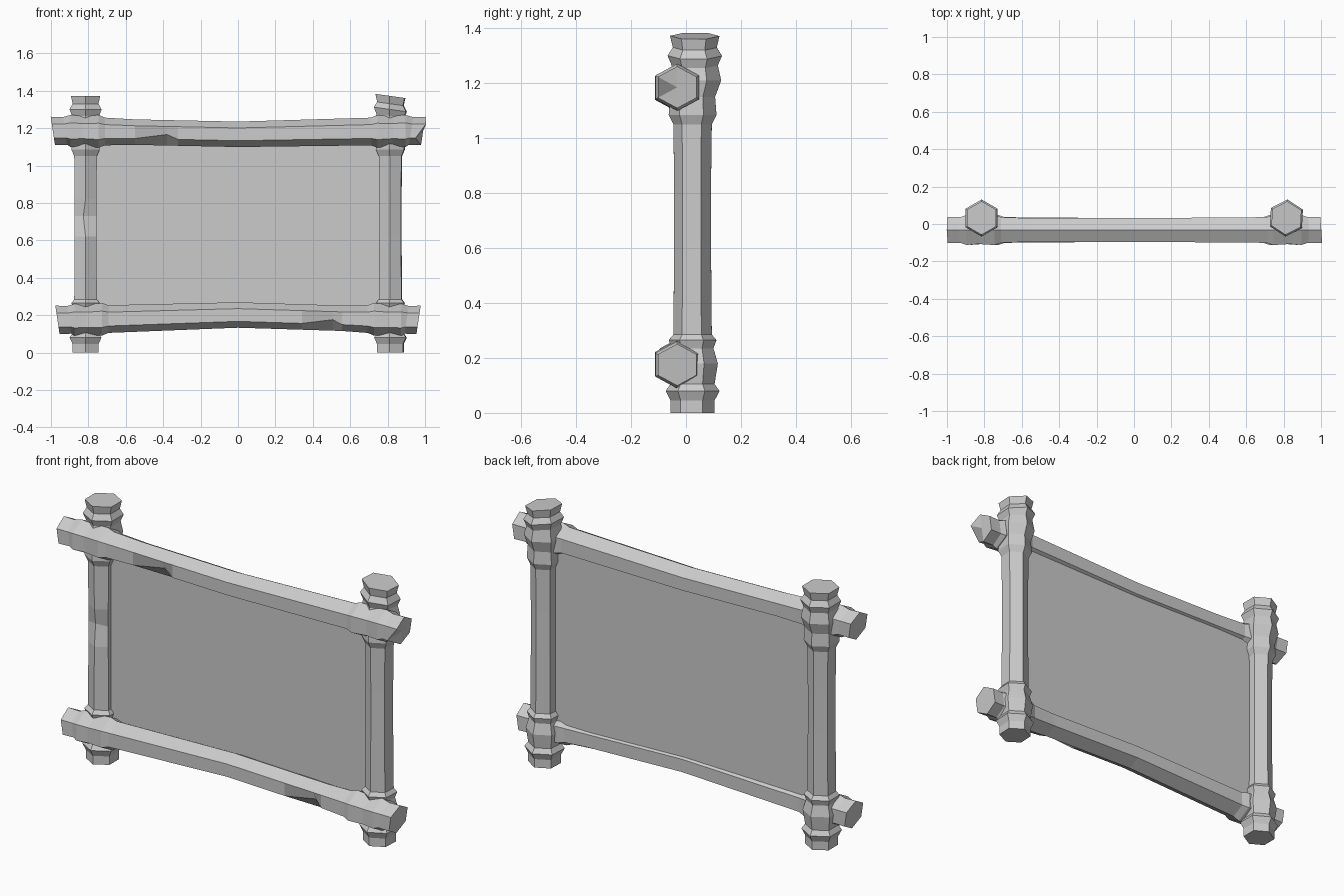
import bpy, bmesh, math
from mathutils import Vector

cube = bpy.data.objects.get("Cube")
if cube:
    bpy.data.objects.remove(cube, do_unlink=True)

grey = bpy.data.materials.new("plain grey")
grey.use_nodes = True
COLOUR = (0.6, 0.6, 0.6, 1)
grey.diffuse_color = COLOUR
grey.node_tree.nodes["Principled BSDF"].inputs["Base Color"].default_value = COLOUR


def finish(bm, name):
    bmesh.ops.recalc_face_normals(bm, faces=bm.faces)
    mesh = bpy.data.meshes.new(name)
    bm.to_mesh(mesh)
    bm.free()
    mesh.materials.append(grey)
    obj = bpy.data.objects.new(name, mesh)
    bpy.context.collection.objects.link(obj)


def loft(name, rings, place, turn, chips=()):
    """Six-sided log through rings; chips move single corners (ring, corner, offset)."""
    bm = bmesh.new()
    loops = []
    for ring in rings:
        loop = []
        for k in range(6):
            a = math.radians(turn + 60 * k)
            loop.append(bm.verts.new(place(ring, math.cos(a), math.sin(a))))
        loops.append(loop)
    for low, high in zip(loops, loops[1:]):
        for k in range(6):
            n = (k + 1) % 6
            bm.faces.new((low[k], low[n], high[n], high[k]))
    caps = [bm.faces.new(loops[0]), bm.faces.new(loops[-1])]
    bmesh.ops.poke(bm, faces=caps)
    for i, k, offset in chips:
        loops[i][k].co += Vector(offset)
    finish(bm, name)


# Upright posts: (height, radius), with carved collars where the beams cross
POST = [(0, .08), (.045, .08), (.08, .098), (.105, .08), (.18, .092),
        (.235, .076), (.265, .087), (.285, .07), (.62, .067), (.73, .067),
        (.82, .067), (1.05, .07), (1.085, .087), (1.15, .082), (1.21, .096),
        (1.265, .084), (1.3, .099), (1.33, .08), (1.372, .09)]


def post(name, x, turn, slope, chips=()):
    def place(ring, c, s):
        z, r = ring
        tilt = slope * c * r if z > 1.25 else 0
        return (x + r * c, .024 + .008 * (z > 1.2) + r * s, z + tilt)
    loft(name, POST, place, turn, chips)


post("left_side_post", .815, 27, -.14)
post("right_side_post", -.815, 90, 0, [(9, 3, (-.012, .028, 0))])

# Cross beams: (distance along, radius) with collars at both posts
END = [(.99, .076), (.925, .074), (.895, .086), (.83, .081), (.745, .087),
       (.71, .074)]


def beam(name, z0, bow, half, chip_xs, chips, lean):
    middle = [(x, .068) for x in sorted(chip_xs + [0])]
    rings = [(-x, r) for x, r in END] + middle + [(x, r) for x, r in reversed(END)]

    def place(ring, c, s):
        x, r = ring
        centre = z0 + bow * (1 - min(1, abs(x) / .85))
        skew = lean * s * r * (1 if x > 0 else -1) * (abs(x) > .9)
        return (x * half + skew, -.032 + 1.07 * r * c, centre + r * s)
    loft(name, rings, place, 90, chips)


beam("top_beam", 1.185, -.018, 1.0, [-.55, -.38, -.32],
     [(7, 2, (0, .022, .025)), (15, 2, (-.035, 0, 0)), (15, 1, (.01, 0, 0))], .15)
beam("bottom_beam", .175, .026, .975, [.35, .52, .57],
     [(8, 2, (0, .022, .025))], .15)

# Thin backing panel, curved at top and bottom to stay within the beams
bm = bmesh.new()
outline = [(-.81, .18), (0, .2), (.81, .18), (.81, 1.18), (0, 1.165), (-.81, 1.18)]
face = bm.faces.new([bm.verts.new((x, .012, z)) for x, z in outline])
back = bmesh.ops.extrude_face_region(bm, geom=[face])
bmesh.ops.translate(bm, vec=(0, .006, 0),
                    verts=[g for g in back["geom"] if isinstance(g, bmesh.types.BMVert)])
finish(bm, "backing_panel")
